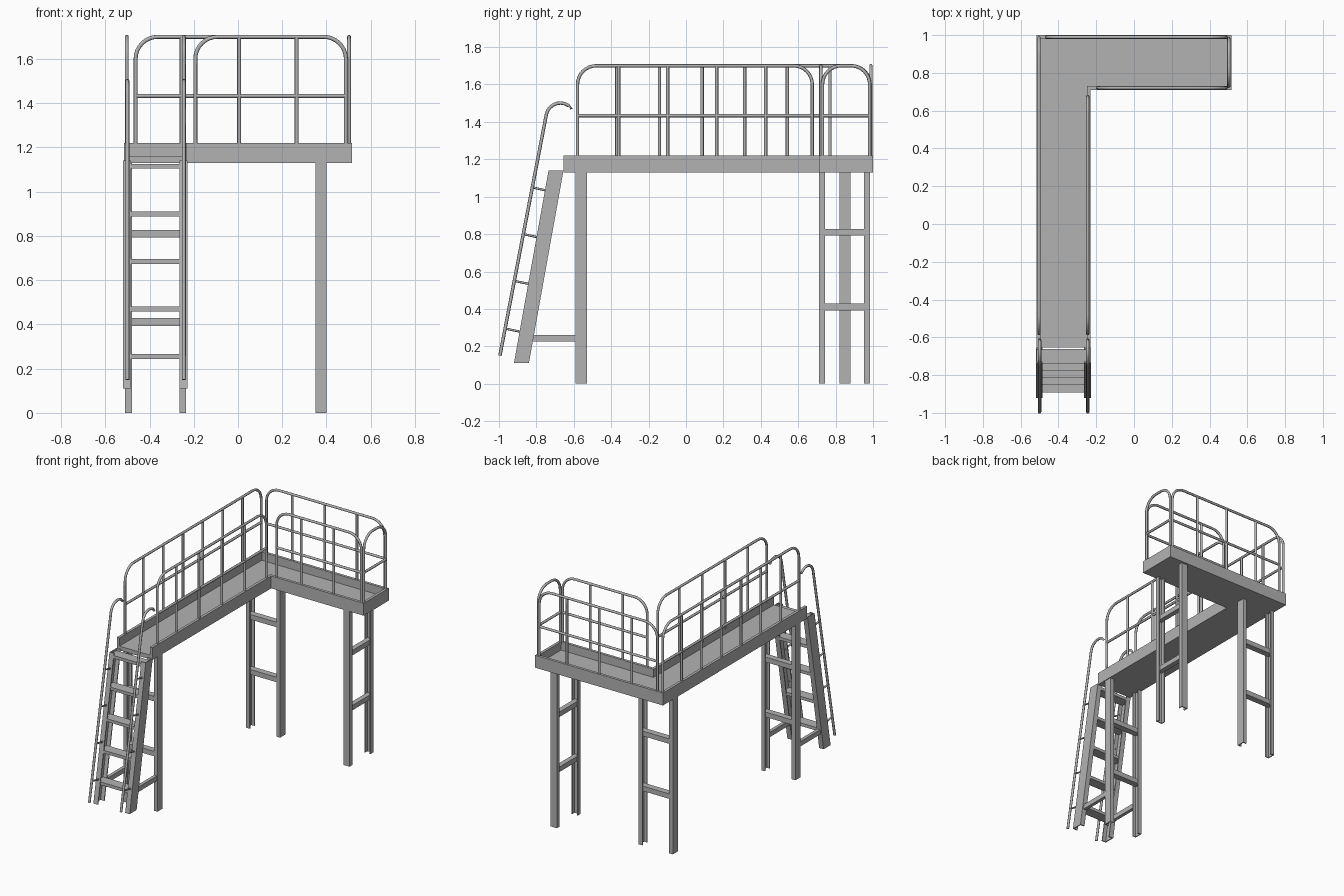
import bpy, bmesh, math
from mathutils import Vector

cube = bpy.data.objects.get("Cube")
if cube:
    bpy.data.objects.remove(cube, do_unlink=True)

steel = bpy.data.materials.new("grey_steel")
steel.use_nodes = True
GREY = (0.45, 0.45, 0.45, 1)
steel.diffuse_color = GREY
steel.node_tree.nodes["Principled BSDF"].inputs["Base Color"].default_value = GREY


def finish(name, bm):
    bmesh.ops.recalc_face_normals(bm, faces=bm.faces)
    mesh = bpy.data.meshes.new(name)
    bm.to_mesh(mesh)
    bm.free()
    mesh.materials.append(steel)
    obj = bpy.data.objects.new(name, mesh)
    bpy.context.collection.objects.link(obj)
    return obj


def prism(name, outline, shift):
    """Closed outline swept along a straight vector."""
    bm = bmesh.new()
    face = bm.faces.new([bm.verts.new(p) for p in outline])
    new = bmesh.ops.extrude_face_region(bm, geom=[face])["geom"]
    bmesh.ops.translate(bm, vec=shift, verts=[v for v in new if isinstance(v, bmesh.types.BMVert)])
    return finish(name, bm)


def box(name, x0, x1, y0, y1, z0, z1):
    return prism(name, [(x0, y0, z0), (x1, y0, z0), (x1, y1, z0), (x0, y1, z0)], (0, 0, z1 - z0))


def channel(name, web, opening, side, depth, width, shift, t=0.007):
    """C-section: web centre on the outside, flanges along 'opening'."""
    web, o, s = Vector(web), Vector(opening), Vector(side)
    h = width / 2
    pts = [(0, -h), (depth, -h), (depth, t - h), (t, t - h),
           (t, h - t), (depth, h - t), (depth, h), (0, h)]
    return prism(name, [web + o * a + s * b for a, b in pts], shift)


def tube(name, paths, radius=0.009):
    """Round pipes along polylines, joined in one object."""
    curve = bpy.data.curves.new(name, "CURVE")
    curve.dimensions = "3D"
    curve.bevel_depth = radius
    curve.bevel_resolution = 2
    curve.use_fill_caps = True
    for path in paths:
        sp = curve.splines.new("POLY")
        sp.points.add(len(path) - 1)
        for pt, co in zip(sp.points, path):
            pt.co = (*co, 1)
        sp.use_smooth = True
    curve.materials.append(steel)
    obj = bpy.data.objects.new(name, curve)
    bpy.context.collection.objects.link(obj)
    return obj


# Platform: L-shaped deck and its edge boards
L, R, INX = -0.515, 0.515, -0.23
FRONT, BACK, INY = -0.655, 1.0, 0.71
LOW, TOP, T = 1.13, 1.22, 0.02
prism("deck", [(L, FRONT, LOW), (INX, FRONT, LOW), (INX, INY, LOW), (R, INY, LOW),
               (R, BACK, LOW), (L, BACK, LOW)], (0, 0, 0.03))
box("outer_edge_board", L, L + T, FRONT, BACK, LOW, TOP)
box("inner_edge_board", INX - T, INX, FRONT, INY + T, LOW, TOP)
box("arm_front_edge_board", INX - T, R, INY, INY + T, LOW, TOP)
box("arm_end_edge_board", R - T, R, INY, BACK, LOW, TOP)
box("back_edge_board", L, R, BACK - T, BACK, LOW, TOP)

# Support frames: pairs of channel legs with two rungs
RUNGS = (0.41, 0.81)
up = (0, 0, LOW)
for label, y in (("front", -0.56), ("corner", 0.85)):
    channel(label + "_leg_outer", (-0.51, y, 0), (1, 0, 0), (0, 1, 0), 0.03, 0.06, up)
    channel(label + "_leg_inner", (-0.235, y, 0), (-1, 0, 0), (0, 1, 0), 0.03, 0.06, up)
    for z in RUNGS:
        box(label + "_rung", -0.503, -0.242, y - 0.023, y + 0.023, z - 0.018, z + 0.018)
channel("arm_leg_front", (0.375, 0.712, 0), (0, 1, 0), (1, 0, 0), 0.032, 0.05, up)
channel("arm_leg_back", (0.375, 0.985, 0), (0, -1, 0), (1, 0, 0), 0.032, 0.05, up)
for z in RUNGS:
    box("arm_rung", 0.357, 0.393, 0.719, 0.978, z - 0.018, z + 0.018)

# Stair: sloping channel stringers, treads and braces
S0, S1 = 0.11, 1.14
SLOPE = 0.185 / (S1 - S0)


def stair_y(z):
    return -0.92 + SLOPE * (z - S0)


for label, x, d in (("outer", -0.52, 1), ("inner", -0.228, -1)):
    channel(label + "_stringer", (x, stair_y(S0) + 0.04, S0), (d, 0, 0), (0, 1, 0),
            0.036, 0.08, (0, SLOPE * (S1 - S0), S1 - S0))
    xb = x + d * 0.022
    box(label + "_brace", xb - 0.012, xb + 0.012, -0.83, -0.585, 0.225, 0.26)
for i in range(5):
    z = 0.255 + i * 0.215
    y = stair_y(z)
    box("tread", -0.513, -0.235, y + 0.002, y + 0.078, z - 0.011, z + 0.011)

# Stair handrails with hooked tops and short brackets
for label, x in (("outer", -0.5), ("inner", -0.245)):
    path = [(x, -0.995, 0.15), (x, -0.76, 1.37)]
    for i in range(9):
        a = math.radians(168 - i * 16)
        path.append((x, -0.672 + 0.076 * math.cos(a), 1.425 + 0.076 * math.sin(a)))
    path.append((x, -0.62, 1.475))
    brackets = []
    for z in (0.295, 0.55, 0.8, 1.05):
        brackets.append([(x, -0.995 + 0.193 * (z - 0.15), z), (x, stair_y(z) + 0.008, z - 0.018)])
    tube(label + "_stair_handrail", [path])
    tube(label + "_handrail_brackets", brackets, 0.006)


# Guard rails: rounded hoop, middle rail and posts
def guard(name, axis, fixed, a, b, posts, top=1.7, mid=1.433, r=0.1):
    def at(u, z):
        return (u, fixed, z) if axis == "x" else (fixed, u, z)
    hoop = [at(a, 1.2)]
    for centre, start in ((a + r, 180), (b - r, 90)):
        for i in range(9):
            t = math.radians(start - i * 11.25)
            hoop.append(at(centre + r * math.cos(t), top - r + r * math.sin(t)))
    hoop.append(at(b, 1.2))
    tube(name, [hoop, [at(a, mid), at(b, mid)]] + [[at(p, 1.2), at(p, top)] for p in posts])


guard("outer_guard_rail", "y", -0.503, -0.58, 0.985, [-0.37 + 0.228 * i for i in range(6)])
guard("inner_guard_rail", "y", -0.245, -0.58, 0.675, [-0.36 + 0.262 * i for i in range(4)])
guard("back_guard_rail", "x", 0.989, -0.463, 0.488, [-0.255, 0.005, 0.265])
guard("arm_front_guard_rail", "x", 0.721, -0.193, 0.488, [0.005, 0.265])
guard("arm_end_guard_rail", "y", 0.502, 0.73, 0.982, [])
